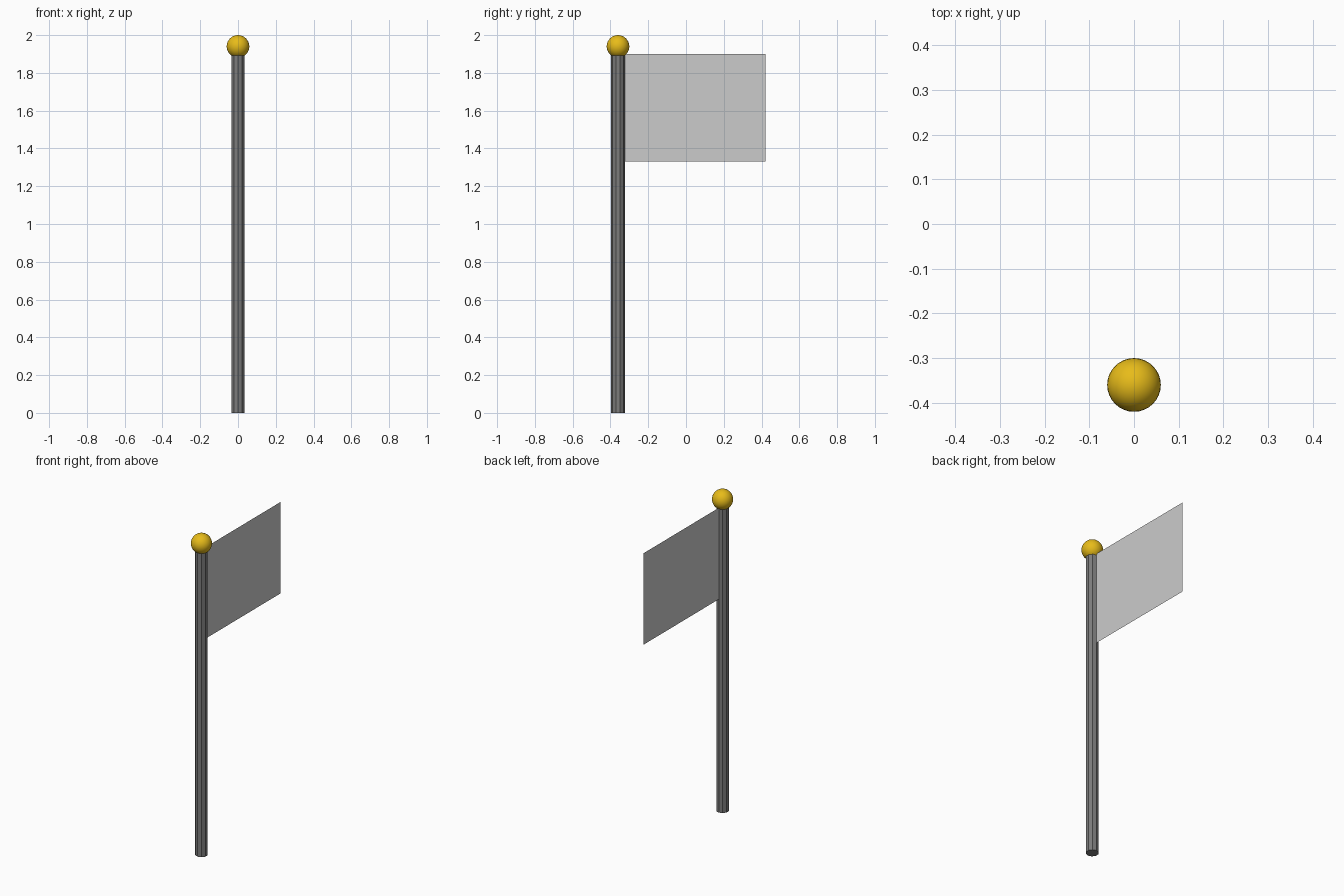
import bpy

cube = bpy.data.objects.get("Cube")
if cube:
    bpy.data.objects.remove(cube, do_unlink=True)

POLE_Y = -0.36
POLE_TOP = 1.9
BALL_R = 0.06


def material(name, rgb):
    mat = bpy.data.materials.new(name)
    mat.use_nodes = True
    color = (*rgb, 1.0)
    mat.diffuse_color = color
    mat.node_tree.nodes["Principled BSDF"].inputs["Base Color"].default_value = color
    return mat


def finish(name, mat):
    obj = bpy.context.object
    obj.name = name
    obj.data.materials.append(mat)
    return obj


steel = material("steel grey", (0.2, 0.2, 0.2))
cloth = material("light grey cloth", (0.6, 0.6, 0.6))
gold = material("gold", (0.8, 0.5, 0.01))

# Ten-sided flat-shaded pole
bpy.ops.mesh.primitive_cylinder_add(vertices=10, radius=0.037, depth=POLE_TOP,
                                    location=(0, POLE_Y, POLE_TOP / 2))
finish("pole", steel)

# Smooth ball on top of the pole
bpy.ops.mesh.primitive_uv_sphere_add(segments=32, ring_count=16, radius=BALL_R,
                                     location=(0, POLE_Y, 2 - BALL_R))
finish("finial_ball", gold)
bpy.ops.object.shade_smooth()

# Single-sheet flag running from the pole axis towards the back
y0, y1, z0, z1 = POLE_Y, 0.42, 1.33, POLE_TOP
mesh = bpy.data.meshes.new("flag")
mesh.from_pydata([(0, y0, z0), (0, y1, z0), (0, y1, z1), (0, y0, z1)],
                 [], [(0, 1, 2, 3)])
mesh.materials.append(cloth)
flag = bpy.data.objects.new("flag", mesh)
bpy.context.collection.objects.link(flag)
